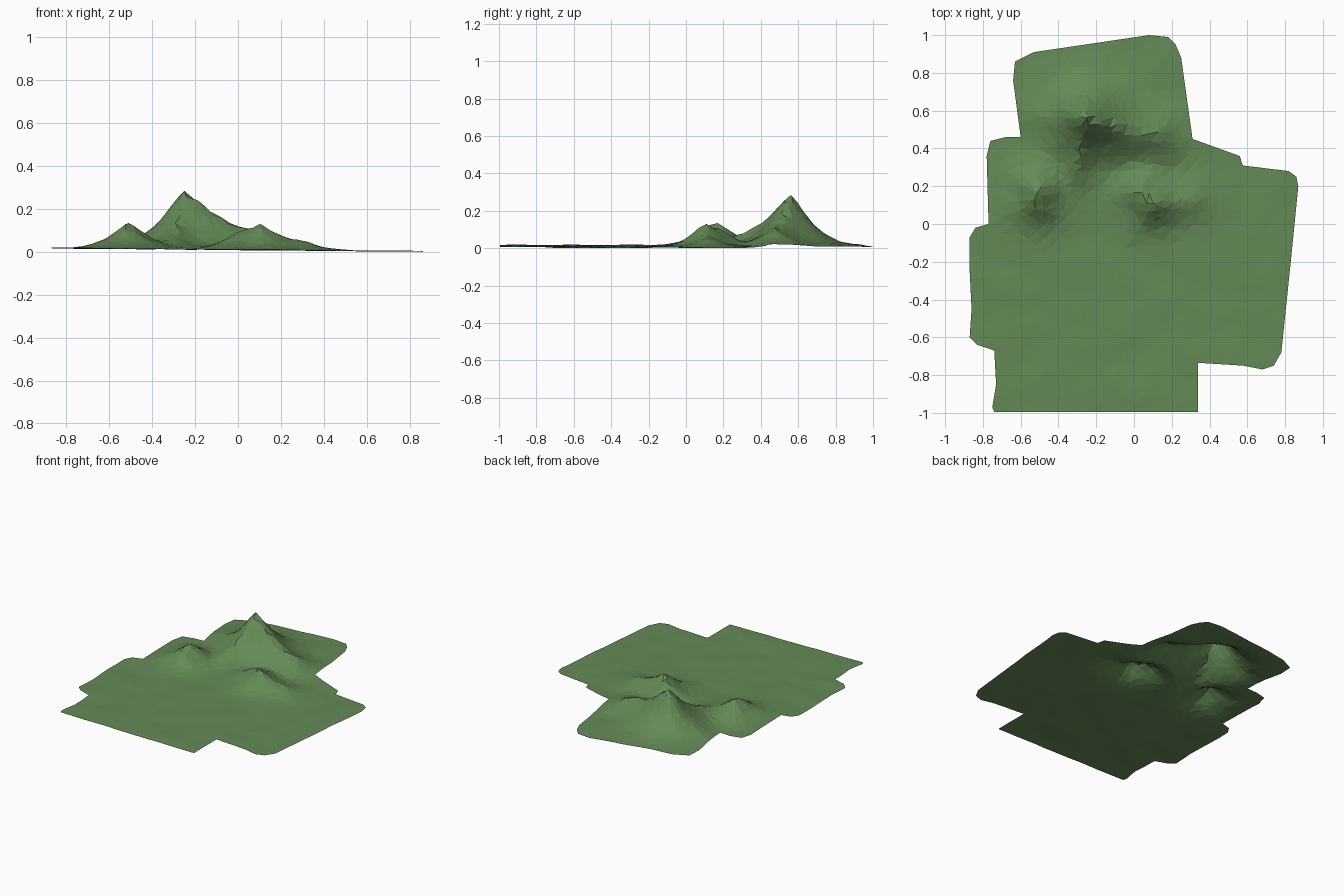
import bpy, math, random
from mathutils import Vector, noise, geometry

if "Cube" in bpy.data.objects:
    bpy.data.objects.remove(bpy.data.objects["Cube"])

random.seed(4)

# Outline of the ground sheet, counter-clockwise from the front left corner
OUTLINE = [(-.74, -.995), (.34, -.995), (.34, -.735), (.58, -.75), (.68, -.77), (.74, -.75),
           (.78, -.68), (.83, -.2), (.87, .2), (.86, .25), (.82, .28), (.575, .31), (.56, .36),
           (.31, .45), (.25, .88), (.22, .95), (.18, .99), (.08, 1.0), (-.53, .91), (-.63, .86),
           (-.64, .76), (-.6, .46), (-.68, .46), (-.76, .44), (-.78, .36), (-.77, 0),
           (-.84, -.02), (-.87, -.07), (-.87, -.25), (-.86, -.45), (-.87, -.6), (-.83, -.64),
           (-.74, -.67), (-.73, -.85), (-.75, -.97)]

# Hills as ridge lines: (start x, y, height, end x, y, height, width)
RIDGES = [(-.25, .56, .235, -.20, .54, .215, .155),   # main summit
          (-.25, .56, .19, -.31, .28, .06, .10),      # south spur
          (-.2, .54, .17, .10, .47, .09, .13),        # east shoulder
          (-.25, .56, .15, -.50, .60, .035, .12),     # west spur
          (-.51, .17, .115, -.52, .13, .105, .12),    # west hill
          (.10, .11, .115, .04, .17, .095, .115),     # east hill
          (.10, .11, .085, .30, .12, .045, .10)]      # low arm of the east hill


def ridge_height(p, r):
    a, b = Vector(r[0:2]), Vector(r[3:5])
    t = max(0, min(1, (p - a).dot(b - a) / (b - a).length_squared))
    d = (p - a.lerp(b, t)).length / r[6]
    return (r[2] + (r[5] - r[2]) * t) * math.exp(-d ** 1.5)


def height(p):
    hill = sum(ridge_height(p, r) ** 4 for r in RIDGES) ** .25
    rough = noise.noise(Vector((p.x * 9, p.y * 9, 2)))
    gentle = noise.noise(Vector((p.x * 3.5, p.y * 5, 7)))
    base = .019 - .009 * p.x + .006 * gentle
    return base + hill * (1 + .10 * rough * min(1, abs(.24 - hill) * 8)) + .002 * rough


def steep(p):
    return max(ridge_height(p, r) for r in RIDGES) > .02


# Subdivide the outline, then scatter inner points (denser on the hills)
points = []
for i, a in enumerate(OUTLINE):
    a, b = Vector(a), Vector(OUTLINE[(i + 1) % len(OUTLINE)])
    n = max(1, round((b - a).length / .08))
    points += [a.lerp(b, k / n) for k in range(n)]
rim = len(points)


def inside(p):
    hit = False
    for i in range(rim):
        a, b = points[i], points[(i + 1) % rim]
        if (a.y > p.y) != (b.y > p.y) and p.x < a.x + (b.x - a.x) * (p.y - a.y) / (b.y - a.y):
            hit = not hit
    return hit and min((p - q).length for q in points[:rim]) > .03


STEP = .04
for i in range(-25, 26):
    for j in range(-25, 26):
        p = Vector((i * STEP + random.uniform(-.013, .013), j * STEP + random.uniform(-.013, .013)))
        if (steep(p) or (i + j) % 2 == 0) and inside(p):
            points.append(p)
points += [Vector(r[0:2]) for r in RIDGES[:1] + RIDGES[4:6]]   # exact summits

edges = [(i, (i + 1) % rim) for i in range(rim)]
verts, _, faces, *_ = geometry.delaunay_2d_cdt(points, edges, [], 1, 1e-5)

heights = [height(Vector(v)) for v in verts]
low = min(heights)
mesh = bpy.data.meshes.new("mountain_terrain")
mesh.from_pydata([(v[0], v[1], h - low) for v, h in zip(verts, heights)], [], faces)
mesh.update()
if sum(f.normal.z for f in mesh.polygons) < 0:
    mesh.flip_normals()
terrain = bpy.data.objects.new("mountain_terrain", mesh)
bpy.context.collection.objects.link(terrain)

# Single grass green
green = bpy.data.materials.new("grass_green")
green.diffuse_color = (.13, .255, .095, 1)
green.use_nodes = True
green.node_tree.nodes["Principled BSDF"].inputs["Base Color"].default_value = green.diffuse_color
mesh.materials.append(green)
